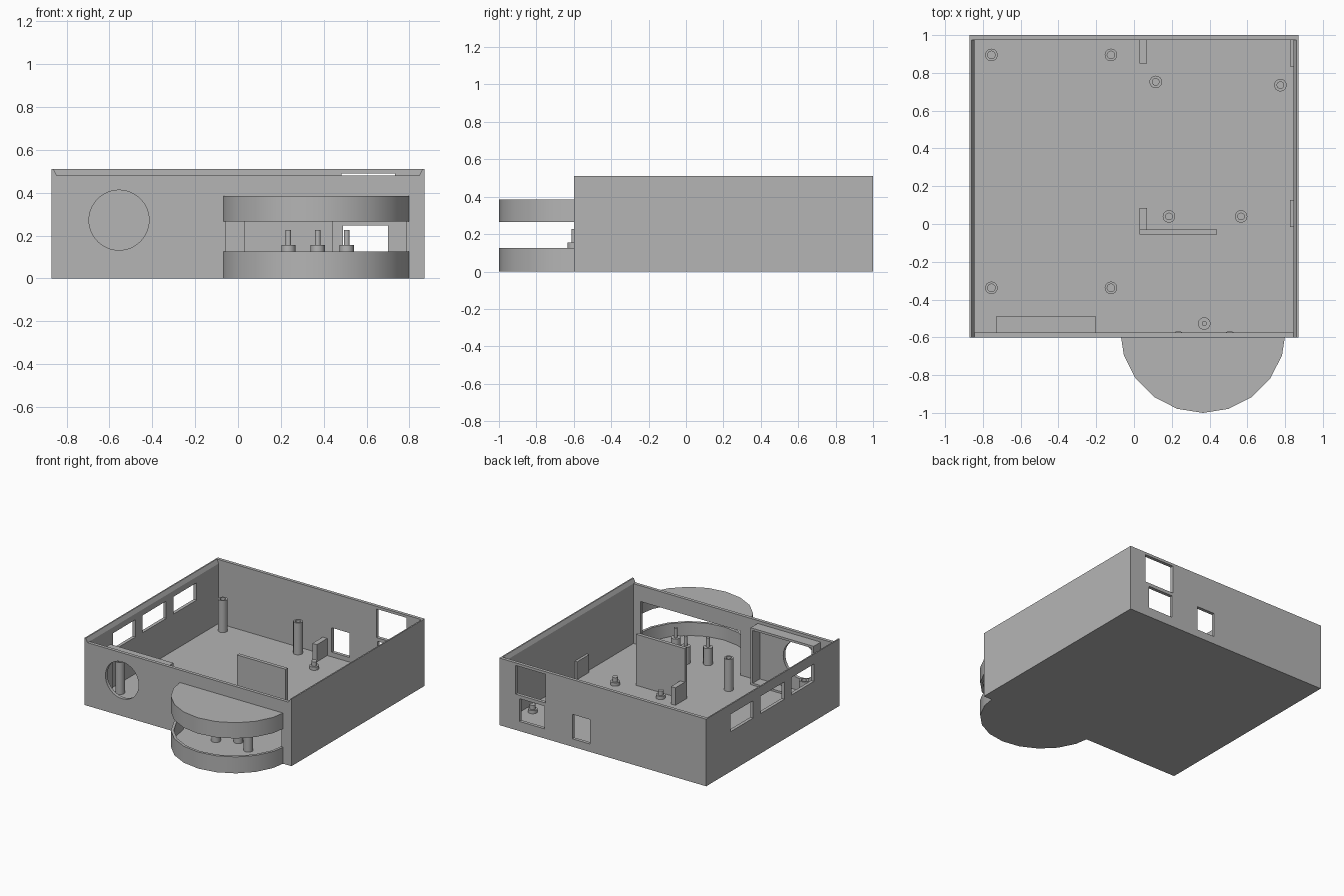
import bpy, bmesh, math

if "Cube" in bpy.data.objects:
    bpy.data.objects.remove(bpy.data.objects["Cube"])

grey = bpy.data.materials.new("plain_grey")
grey.diffuse_color = (0.46, 0.46, 0.46, 1)
grey.use_nodes = True
grey.node_tree.nodes["Principled BSDF"].inputs["Base Color"].default_value = grey.diffuse_color


def finish(name, bm):
    bmesh.ops.recalc_face_normals(bm, faces=bm.faces)
    me = bpy.data.meshes.new(name)
    bm.to_mesh(me)
    bm.free()
    me.materials.append(grey)
    ob = bpy.data.objects.new(name, me)
    bpy.context.collection.objects.link(ob)
    return ob


def prism(name, pts, vec):
    """Extrude a closed 3D outline along vec."""
    bm = bmesh.new()
    face = bm.faces.new([bm.verts.new(p) for p in pts])
    new = bmesh.ops.extrude_face_region(bm, geom=[face])["geom"]
    # keep the starting cap so the solid stays closed
    if face not in bm.faces[:]:
        bm.faces.new([bm.verts.new(p) for p in pts])
    bmesh.ops.translate(bm, vec=vec, verts=[v for v in new if isinstance(v, bmesh.types.BMVert)])
    bmesh.ops.remove_doubles(bm, verts=bm.verts, dist=1e-5)
    return finish(name, bm)


def box(name, x0, x1, y0, y1, z0, z1):
    pts = [(x0, y0, z0), (x1, y0, z0), (x1, y1, z0), (x0, y1, z0)]
    return prism(name, pts, (0, 0, z1 - z0))


def lathe(name, x, y, profile, n=24):
    """Spin an (r, z) profile, starting and ending on the axis."""
    bm = bmesh.new()
    vs = [bm.verts.new((x + r, y, z)) for r, z in profile]
    es = [bm.edges.new(p) for p in zip(vs, vs[1:])]
    bmesh.ops.spin(bm, geom=vs + es, cent=(x, y, 0), axis=(0, 0, 1),
                   angle=2 * math.pi, steps=n, use_duplicate=False)
    bmesh.ops.remove_doubles(bm, verts=bm.verts, dist=1e-5)
    return finish(name, bm)


def cut(ob, cutter):
    m = ob.modifiers.new("cut", "BOOLEAN")
    m.operation, m.solver, m.object = "DIFFERENCE", "EXACT", cutter
    bpy.context.view_layer.objects.active = ob
    bpy.ops.object.modifier_apply(modifier=m.name)
    bpy.data.objects.remove(cutter)


# Case: open box with a tapered lid groove that runs out through the front
case = box("case", -.87, .87, -.6, 1, 0, .51)
cut(case, box("cavity", -.845, .845, -.575, .975, .025, .6))
groove = [(-.845, -.7, .48), (.845, -.7, .48), (.865, -.7, .52), (-.865, -.7, .52)]
cut(case, prism("groove", groove, (0, 1.675, 0)))

# Back wall ports
for x0, x1, z0, z1 in [(.483, .733, .272, .49), (.49, .70, .073, .246), (.105, .256, .06, .246)]:
    cut(case, box("port", x0, x1, .9, 1.1, z0, z1))
# Left wall windows
for y0, y1 in [(-.295, -.025), (.06, .345), (.435, .71)]:
    cut(case, box("window", -.95, -.8, y0, y1, .303, .435))
# Round front hole and wide front opening
ring = [(-.555 + .14 * math.cos(i * math.pi / 24), -.7, .272 + .14 * math.sin(i * math.pi / 24))
        for i in range(48)]
cut(case, prism("round_hole", ring, (0, .2, 0)))
cut(case, box("front_opening", -.055, .785, -.7, -.55, .025, .36))


# Rounded front bay: tray below, hood above
def arc(r, z):
    pts = []
    for i in range(11):
        a = math.pi + i * math.pi / 10
        x, y = r * math.cos(a), -.56 + r * math.sin(a)
        if y > -.59:
            x, y = math.copysign(r - .005, x), -.59
        pts.append((.365 + x, y, z))
    return pts


def rim(name, z0, z1):
    return prism(name, arc(.44, z0) + arc(.42, z0)[::-1], (0, 0, z1 - z0))


bay = [
    rim("tray_wall", 0, .125),
    prism("tray_floor", arc(.42, 0), (0, 0, .025)),
    rim("hood_wall", .265, .385),
    prism("hood_top", arc(.42, .36), (0, 0, .025)),
]

# Hollow tall posts
posts = []
for x in (-.755, -.122):
    for y in (.895, -.338):
        posts.append(lathe("tall_post", x, y, [(0, .02), (.033, .02), (.033, .267), (.02, .267),
                                               (.02, .15), (0, .15)]))


# Stepped posts: a wide base with a thin pin
def stepped(name, x, y, base, r, top):
    posts.append(lathe(name, x, y, [(0, .02), (.033, .02), (.033, base), (r, base),
                                    (r, top), (0, top)]))


for x, y in [(.115, .752), (.775, .735), (.185, .04), (.567, .04)]:
    stepped("short_stud", x, y, .05, .02, .083)
for x, y in [(.235, -.6), (.372, -.527), (.507, -.6)]:
    stepped("bay_pin", x, y, .155, .013, .227)

# Inner dividers and stops
box("divider_plate", .03, .44, -.055, -.028, .02, .413)
box("divider_stop", .03, .068, -.03, .085, .02, .158)
box("back_stop", .03, .068, .85, .98, .02, .155)
for y0, y1 in [(-.015, .128), (.835, .98)]:
    box("side_stop", .825, .85, y0, y1, .02, .16)

# Holder frame behind the round hole
frame = box("holder_frame", -.73, -.2, -.58, -.49, .02, .457)
cut(frame, box("frame_gap", -.712, -.218, -.7, -.4, .04, .44))

# Smooth the round parts, keep their edges crisp
bpy.ops.object.select_all(action="DESELECT")
for ob in bay + posts:
    ob.select_set(True)
    bpy.context.view_layer.objects.active = ob
bpy.ops.object.shade_smooth_by_angle(angle=math.radians(30))
